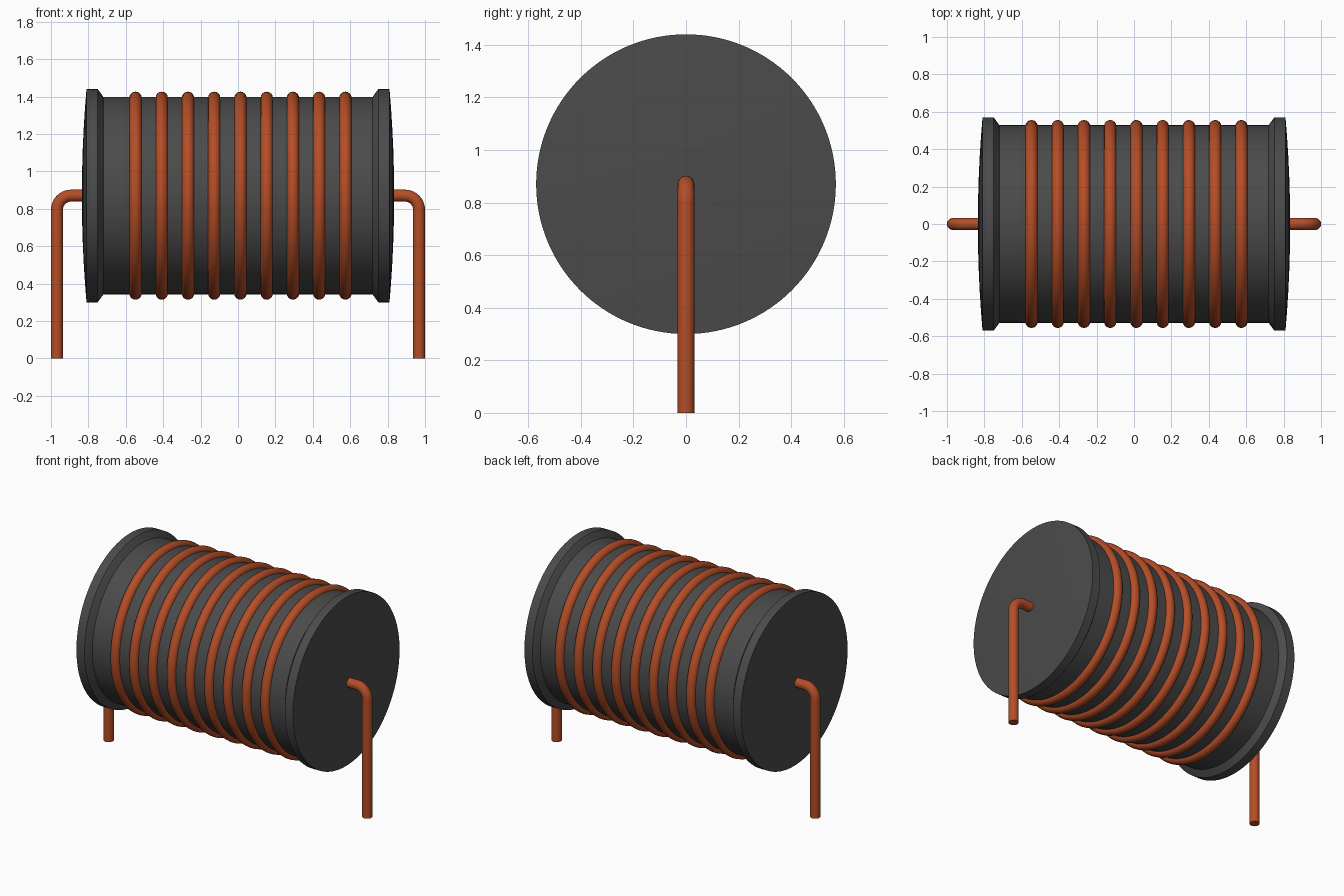
import bpy, bmesh, math
from mathutils import Vector, Matrix

cube = bpy.data.objects.get("Cube")
if cube:
    bpy.data.objects.remove(cube)

AXIS_Z = 0.87      # height of the coil axis
WIRE = 0.033       # wire radius


def material(name, rgb, rough):
    m = bpy.data.materials.new(name)
    m.use_nodes = True
    m.diffuse_color = (*rgb, 1)
    bsdf = m.node_tree.nodes["Principled BSDF"]
    bsdf.inputs["Base Color"].default_value = (*rgb, 1)
    bsdf.inputs["Roughness"].default_value = rough
    return m


grey = material("dark grey ferrite", (0.07, 0.07, 0.07), 0.6)
copper = material("copper wire", (0.46, 0.075, 0.02), 0.4)


def finish(bm, name, mat, angle=30):
    bmesh.ops.recalc_face_normals(bm, faces=bm.faces)
    me = bpy.data.meshes.new(name)
    bm.to_mesh(me)
    bm.free()
    ob = bpy.data.objects.new(name, me)
    bpy.context.collection.objects.link(ob)
    me.materials.append(mat)
    bpy.ops.object.select_all(action='DESELECT')
    ob.select_set(True)
    bpy.context.view_layer.objects.active = ob
    bpy.ops.object.shade_smooth_by_angle(angle=math.radians(angle))
    return ob


def lathe(name, profile, mat, steps=96, angle=30):
    """Spin (x, radius) points about the horizontal coil axis."""
    bm = bmesh.new()
    vs = [bm.verts.new((x, 0, AXIS_Z + r)) for x, r in profile]
    es = [bm.edges.new(p) for p in zip(vs, vs[1:])]
    bmesh.ops.spin(bm, geom=vs + es, cent=(0, 0, AXIS_Z), axis=(1, 0, 0),
                   angle=math.tau, steps=steps)
    bmesh.ops.remove_doubles(bm, verts=bm.verts, dist=1e-5)
    return finish(bm, name, mat, angle)


# Core with a flange and a shallow domed cap at each end
dome = [(0.81 + 0.025 * (1 - (r / 0.57) ** 2), r)
        for r in (0.0, 0.12, 0.24, 0.36, 0.47, 0.57)]
half = dome + [(0.75, 0.57), (0.735, 0.55), (0.72, 0.528)]
lathe("core", half + [(-x, r) for x, r in reversed(half)], grey, 128, 20)

# Nine wire turns, half sunk into the core
for i in range(9):
    cx = -0.548 + 0.1403 * i
    ring = [(cx + WIRE * math.cos(a), 0.523 + WIRE * math.sin(a))
            for a in (math.tau * k / 16 for k in range(17))]
    lathe(f"wire_turn_{i + 1}", ring, copper, 96, 60)


# Bent wire leads, swept along a path in the xz plane
def lead(name, side):
    bend, x_leg = 0.075, 0.968
    cx, cz = x_leg - bend, AXIS_Z - bend
    path = [((0.78, AXIS_Z), 0.0)]
    for k in range(11):
        a = math.pi / 2 * k / 10
        path.append(((cx + bend * math.sin(a), cz + bend * math.cos(a)), a))
    path.append(((x_leg, 0.0), math.pi / 2))
    bm = bmesh.new()
    loops = []
    for (x, z), a in path:
        out = Vector((math.sin(a), 0, math.cos(a)))
        loop = []
        for k in range(20):
            t = math.tau * k / 20
            p = Vector((x, 0, z)) + (out * math.cos(t) + Vector((0, math.sin(t), 0))) * 0.032
            loop.append(bm.verts.new((p.x * side, p.y, p.z)))
        loops.append(loop)
    for a, b in zip(loops, loops[1:]):
        for k in range(20):
            n = (k + 1) % 20
            bm.faces.new((a[k], a[n], b[n], b[k]))
    bm.faces.new(loops[0])
    bm.faces.new(loops[-1])
    finish(bm, name, copper, 40)


lead("left_lead", 1)
lead("right_lead", -1)
